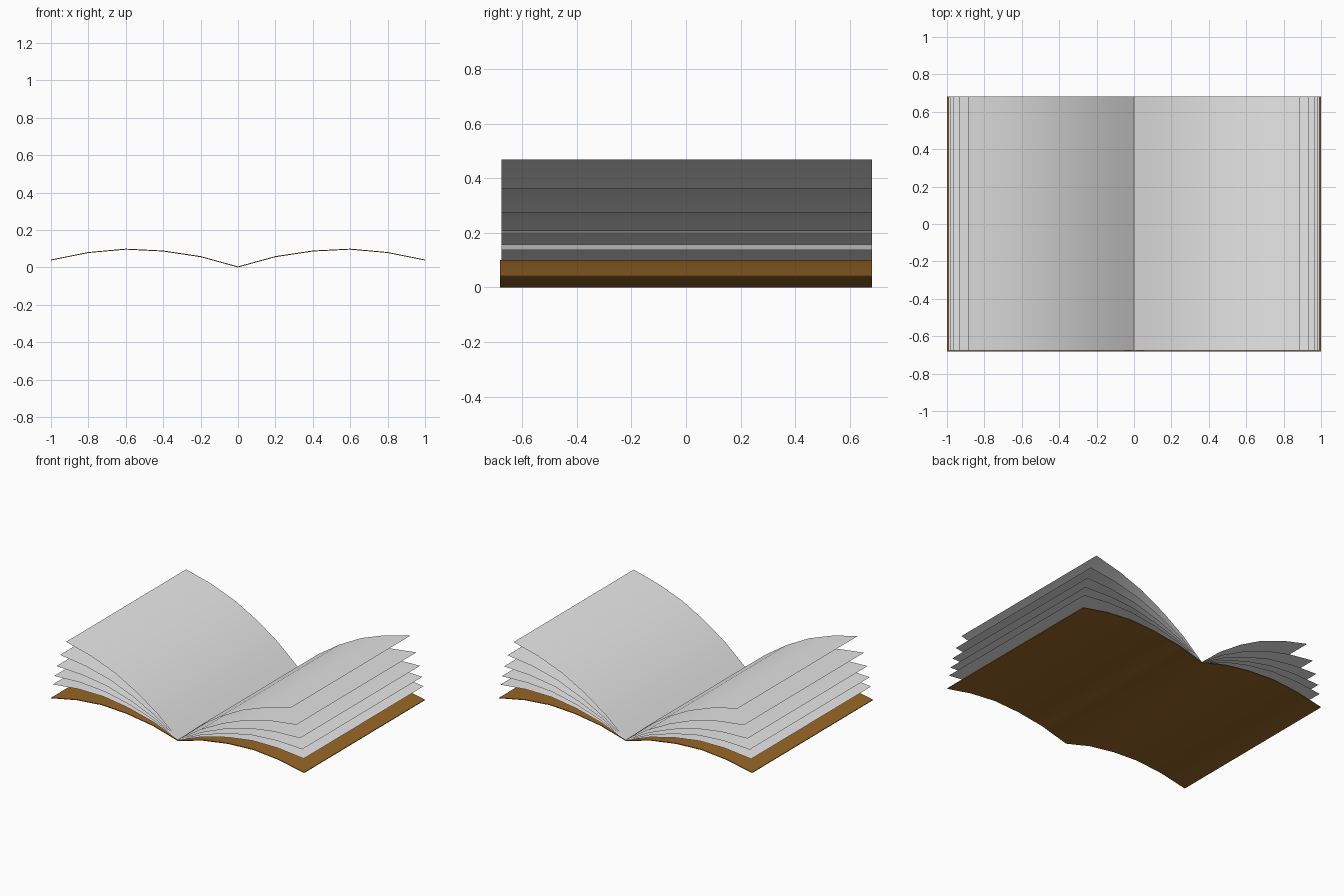
import bpy, math

if "Cube" in bpy.data.objects:
    bpy.data.objects.remove(bpy.data.objects["Cube"])

# Half cross-section of the open book, spine to fore-edge (x, z above spine)
CURVE = [(0, 0), (0.2, 0.055), (0.4, 0.085), (0.6, 0.095), (0.8, 0.077), (1, 0.037)]
SPINE_Z = 0.005


def material(name, rgb):
    m = bpy.data.materials.new(name)
    m.diffuse_color = (*rgb, 1)
    m.use_nodes = True
    m.node_tree.nodes["Principled BSDF"].inputs["Base Color"].default_value = m.diffuse_color
    return m


def sheet(name, profile, y0, y1, mat, thickness=0):
    """Extrude an open left-to-right profile along y; thickness makes it solid."""
    n = len(profile)
    verts = [(x, y, z) for y in (y0, y1) for x, z in profile]
    faces = [(i, i + 1, n + i + 1, n + i) for i in range(n - 1)]
    if thickness:
        k = 2 * n
        verts += [(x, y, z - thickness) for x, y, z in verts]
        faces += [tuple(k + v for v in reversed(f)) for f in faces]
        for i in range(n - 1):                      # front and back rims
            faces.append((k + i, k + i + 1, i + 1, i))
            faces.append((n + i, n + i + 1, k + n + i + 1, k + n + i))
        faces.append((0, n, k + n, k))              # fore-edges
        faces.append((n - 1, k + n - 1, k + 2 * n - 1, 2 * n - 1))
    me = bpy.data.meshes.new(name)
    me.from_pydata(verts, [], faces)
    me.materials.append(mat)
    ob = bpy.data.objects.new(name, me)
    bpy.context.collection.objects.link(ob)
    bpy.ops.object.select_all(action='DESELECT')
    ob.select_set(True)
    bpy.context.view_layer.objects.active = ob
    bpy.ops.object.shade_smooth_by_angle(angle=math.radians(45))
    return ob


def fanned(angle, side):
    """Half curve swung up about the spine, listed left to right."""
    c, s = math.cos(math.radians(angle)), math.sin(math.radians(angle))
    pts = [(side * (x * c - z * s), SPINE_Z + x * s + z * c) for x, z in CURVE]
    return pts if side > 0 else pts[::-1]


paper = material("paper", (0.8, 0.8, 0.8))
leather = material("brown_cover", (0.32, 0.133, 0.02))

# Cover: one thin curved board across both halves
sheet("cover", fanned(0, -1)[:-1] + fanned(0, 1), -0.682, 0.682, leather, 0.005)

# Pages: five single sheets fanned out on each side
for side, label in ((-1, "left"), (1, "right")):
    for i, angle in enumerate((5.4, 9.1, 13.5, 18.8, 25.5), 1):
        sheet(f"{label}_page_{i}", fanned(angle, side), -0.675, 0.681, paper)
